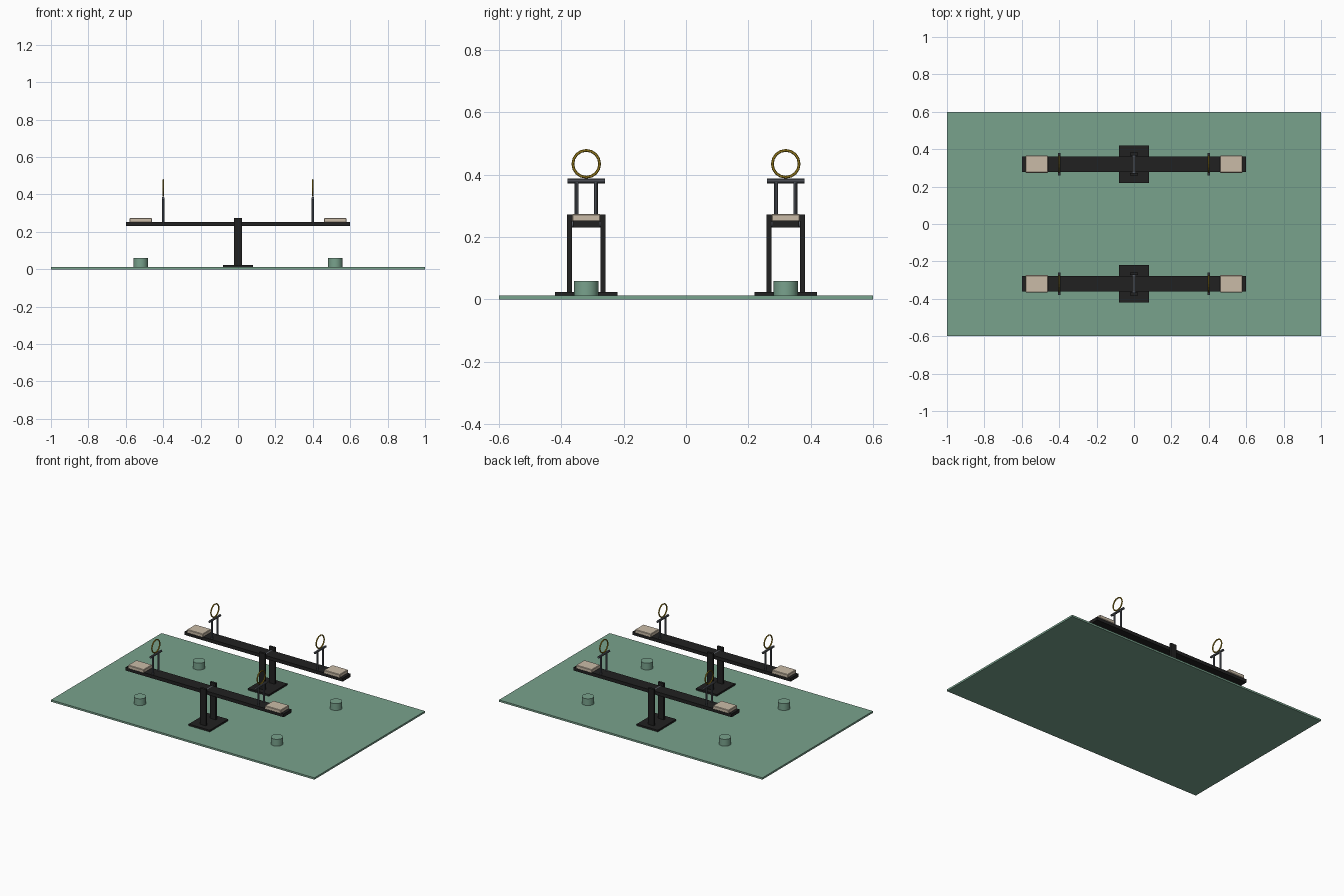
import bpy
from math import pi

if "Cube" in bpy.data.objects:
    bpy.data.objects.remove(bpy.data.objects["Cube"])


def material(name, rgb):
    m = bpy.data.materials.new(name)
    m.diffuse_color = (*rgb, 1)
    m.use_nodes = True
    m.node_tree.nodes["Principled BSDF"].inputs["Base Color"].default_value = m.diffuse_color
    return m


GREEN = material("green rubber", (0.19, 0.36, 0.265))
BLACK = material("black steel", (0.015, 0.015, 0.015))
CREAM = material("cream seat", (0.59, 0.50, 0.39))
GREY = material("grey metal", (0.10, 0.11, 0.13))
GOLD = material("gold ring", (0.40, 0.26, 0.015))


def finish(name, mat):
    ob = bpy.context.object
    ob.name = name
    ob.data.materials.append(mat)
    return ob


def box(name, mat, x, y, z, bevel=0):
    """Box from (min, max) ranges on each axis."""
    ranges = (x, y, z)
    bpy.ops.mesh.primitive_cube_add(size=1, location=[(a + b) / 2 for a, b in ranges])
    ob = finish(name, mat)
    ob.scale = [b - a for a, b in ranges]
    bpy.ops.object.transform_apply(location=False, rotation=False, scale=True)
    if bevel:
        mod = ob.modifiers.new("bevel", "BEVEL")
        mod.width, mod.segments = bevel, 1
    return ob


def cylinder(name, mat, loc, radius, length, sides=12, rot=(0, 0, 0)):
    bpy.ops.mesh.primitive_cylinder_add(vertices=sides, radius=radius, depth=length,
                                        location=loc, rotation=rot)
    ob = finish(name, mat)
    bpy.ops.object.shade_smooth_by_angle()
    return ob


def seesaw(y):
    # stand: foot plate, two posts and the pivot axle
    box("foot_plate", BLACK, (-.08, .08), (y - .1, y + .1), (.012, .024))
    for s in (-1, 1):
        yc = y + s * .054
        box("post", BLACK, (-.0225, .0225), (yc - .0075, yc + .0075), (.024, .273))
    cylinder("axle", GREY, (0, y, .242), .012, .11, 12, (pi / 2, 0, 0))
    # plank
    box("beam", BLACK, (-.6, .6), (y - .042, y + .042), (.23, .253))
    for s in (-1, 1):
        # seat and ground bumper
        xc = s * .52
        box("seat", CREAM, (xc - .06, xc + .06), (y - .046, y + .046), (.25, .274), .003)
        cylinder("bumper", GREEN, (xc, y, .035), .039, .048, 16)
        # handle: two rods, crossbar and ring
        xh = s * .4
        for t in (-1, 1):
            cylinder("handle_rod", GREY, (xh, y + t * .031, .313), .006, .126, 8)
        cylinder("handle_bar", GREY, (xh, y, .38), .0075, .12, 8, (pi / 2, 0, 0))
        bpy.ops.mesh.primitive_torus_add(location=(xh, y, .435), rotation=(0, pi / 2, 0),
                                         major_segments=16, minor_segments=6,
                                         major_radius=.043, minor_radius=.0045)
        finish("handle_ring", GOLD)


# play mat and the two seesaws
box("ground_mat", GREEN, (-1, 1), (-.6, .6), (0, .0125))
for y in (-.32, .32):
    seesaw(y)
